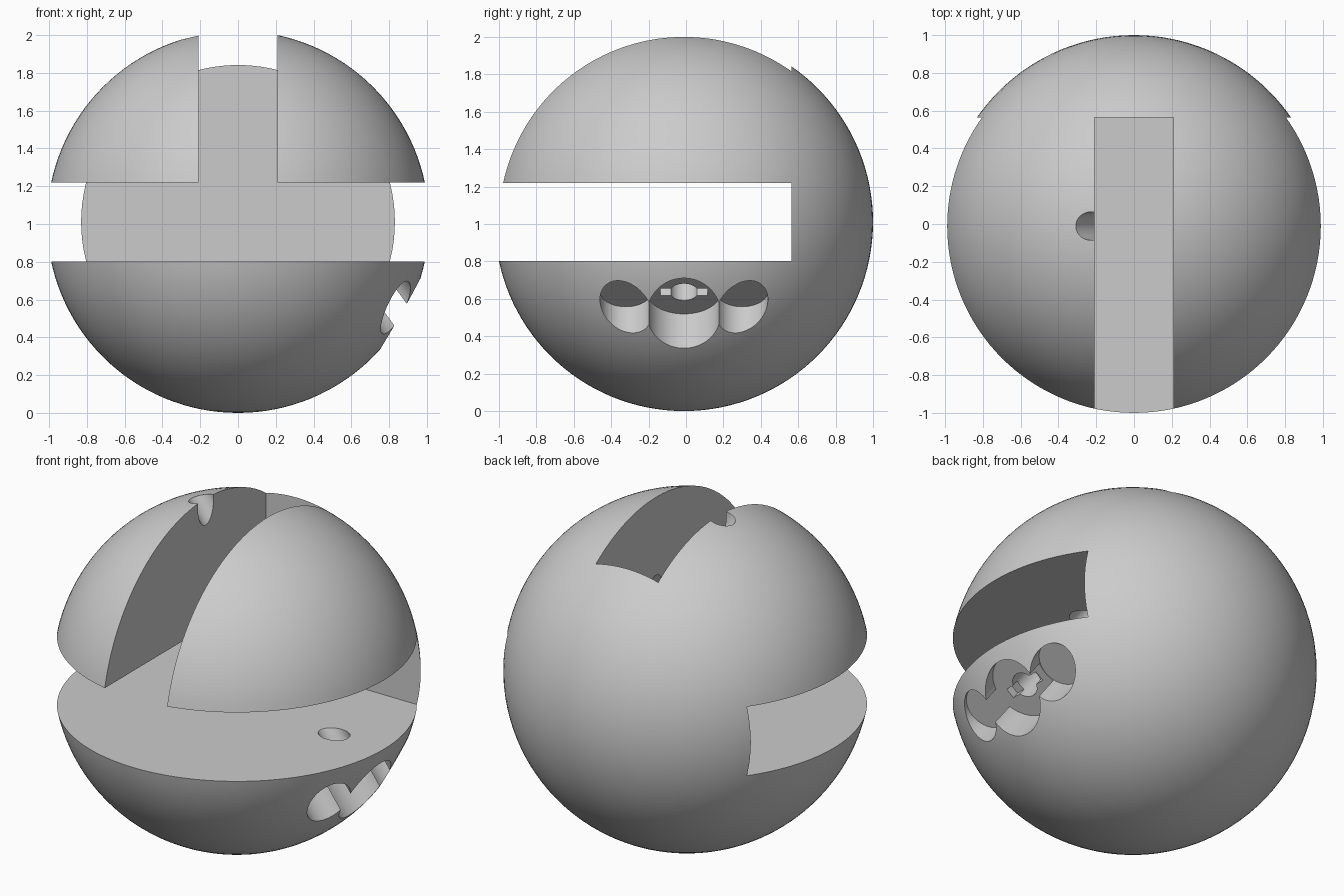
import bpy, bmesh, math
from mathutils import Matrix, Vector

cube = bpy.data.objects.get("Cube")
if cube:
    bpy.data.objects.remove(cube, do_unlink=True)

RADIUS = 1.011
CENTER = Vector((0, RADIUS - 2 * RADIUS + 1, RADIUS))
HALF_SLOT = 0.209      # half width of both slots
SLOT_BACK = 0.576      # back wall of the slots, from the ball centre
TILT = math.radians(53.5)
OFFSET = 0.40          # distance of the bore axis from the ball centre
FLOOR = 0.762          # pocket floor, measured along the bore axis

grey = bpy.data.materials.new("light_grey")
grey.use_nodes = True
grey.diffuse_color = (0.6, 0.6, 0.6, 1)
grey.node_tree.nodes["Principled BSDF"].inputs["Base Color"].default_value = (0.6, 0.6, 0.6, 1)


def add_object(name, bm, matrix=Matrix()):
    bmesh.ops.recalc_face_normals(bm, faces=bm.faces)
    bm.transform(Matrix.Translation(CENTER) @ matrix)
    mesh = bpy.data.meshes.new(name)
    bm.to_mesh(mesh)
    bm.free()
    mesh.materials.append(grey)
    obj = bpy.data.objects.new(name, mesh)
    bpy.context.collection.objects.link(obj)
    return obj


def cut(target, cutter):
    mod = target.modifiers.new(cutter.name, "BOOLEAN")
    mod.operation = "DIFFERENCE"
    mod.solver = "EXACT"
    mod.object = cutter
    cutter.hide_render = True
    bpy.context.view_layer.objects.active = target
    bpy.ops.object.modifier_apply(modifier=mod.name)
    bpy.data.objects.remove(cutter, do_unlink=True)


# Tilted frame of the bore: local z runs outward and down along the axis
d = Vector((math.cos(TILT), 0, -math.sin(TILT)))
u = Vector((math.sin(TILT), 0, math.cos(TILT)))
tilted = Matrix((-u, Vector((0, 1, 0)), d)).transposed().to_4x4()
tilted.translation = u * OFFSET


def cylinder(name, radius, y, start, end):
    bm = bmesh.new()
    bmesh.ops.create_cone(bm, cap_ends=True, segments=64, radius1=radius, radius2=radius,
                          depth=end - start,
                          matrix=Matrix.Translation((0, y, (start + end) / 2)))
    return add_object(name, bm, tilted)


# Ball
bm = bmesh.new()
bmesh.ops.create_uvsphere(bm, u_segments=128, v_segments=64, radius=RADIUS)
ball = add_object("slotted_ball", bm)

# T-shaped slot: horizontal gap right across, vertical gap above it
h, far = HALF_SLOT, 1.3
profile = [(-far, -h), (far, -h), (far, h), (h, h), (h, far), (-h, far), (-h, h), (-far, h)]
bm = bmesh.new()
face = bm.faces.new([bm.verts.new((x, -far, z)) for x, z in profile])
extruded = bmesh.ops.extrude_face_region(bm, geom=[face])
verts = [v for v in extruded["geom"] if isinstance(v, bmesh.types.BMVert)]
bmesh.ops.translate(bm, verts=verts, vec=(0, far + SLOT_BACK, 0))
cut(ball, add_object("slot_cutter", bm))

# Large middle pocket with a smaller one on each side
cut(ball, cylinder("middle_pocket", 0.197, 0, FLOOR, 1.4))
for side in (-1, 1):
    cut(ball, cylinder("side_pocket", 0.138, side * 0.311, FLOOR - 0.004, 1.4))

# Bore right through the ball
cut(ball, cylinder("bore", 0.075, 0, -1.4, 1.4))

# Key slot across the bore in the pocket floor
bm = bmesh.new()
bmesh.ops.create_cube(bm, size=1, matrix=Matrix.Translation((0, 0, FLOOR))
                      @ Matrix.Diagonal((0.06, 0.25, 0.1, 1)))
cut(ball, add_object("key_slot", bm, tilted))

# Smooth ball, sharp cut edges
bpy.ops.object.select_all(action="DESELECT")
ball.select_set(True)
bpy.context.view_layer.objects.active = ball
bpy.ops.object.shade_smooth_by_angle(angle=math.radians(25))
